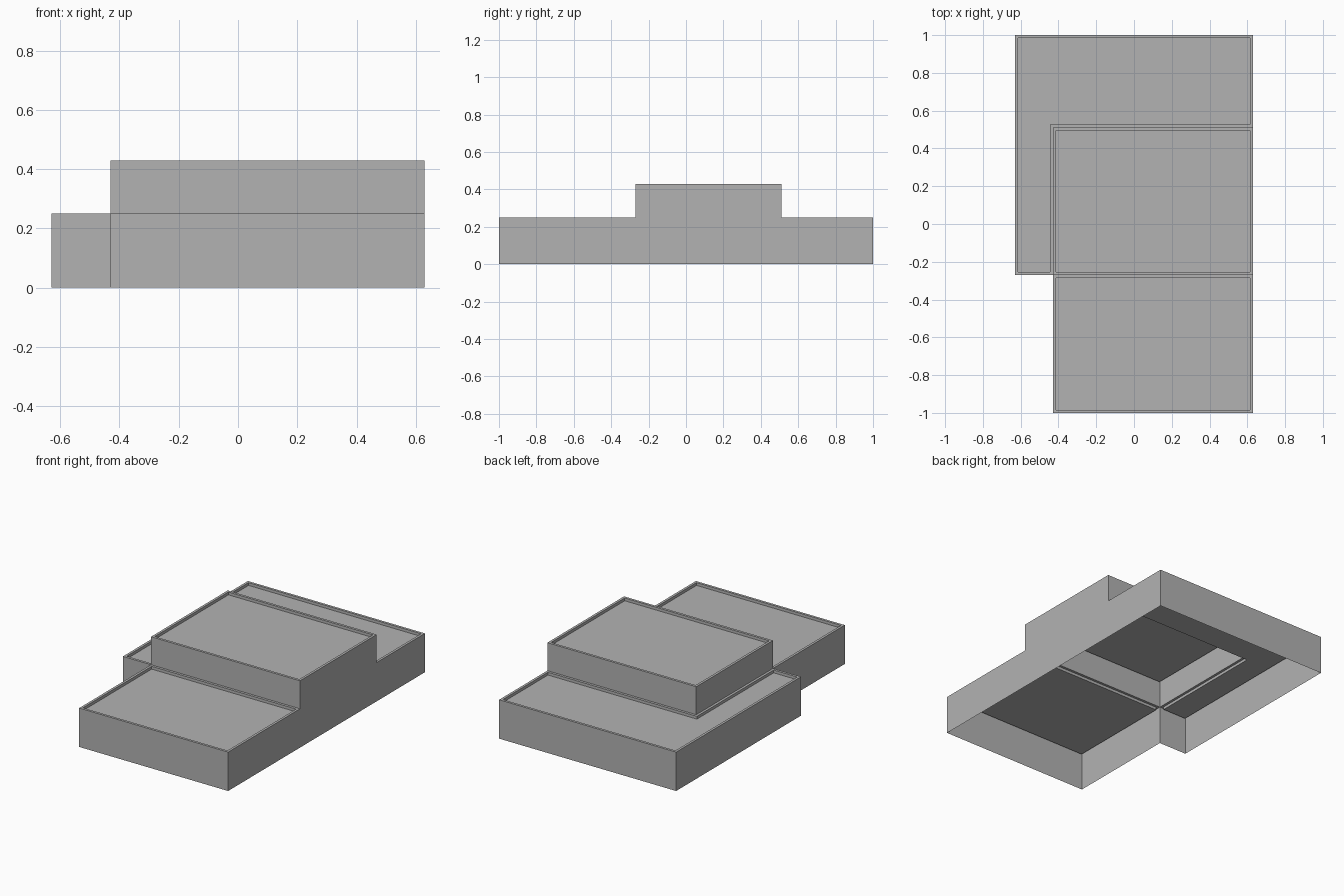
import bpy
import bmesh
from mathutils import Vector

cube = bpy.data.objects.get("Cube")
if cube:
    bpy.data.objects.remove(cube, do_unlink=True)

RIM, DROP = 0.016, 0.018       # parapet width and roof recess
LOW, HIGH = 0.25, 0.43         # parapet heights
L, M, R = -0.63, -0.43, 0.63   # plan lines across
F, S, T, B = -1.0, -0.27, 0.51, 1.0   # plan lines front to back

grey = bpy.data.materials.new("concrete_grey")
grey.use_nodes = True
colour = (0.45, 0.45, 0.45, 1)
grey.diffuse_color = colour
grey.node_tree.nodes["Principled BSDF"].inputs["Base Color"].default_value = colour


def make_object(name, bm):
    bmesh.ops.remove_doubles(bm, verts=bm.verts, dist=0.0001)
    mesh = bpy.data.meshes.new(name)
    bm.to_mesh(mesh)
    bm.free()
    mesh.materials.append(grey)
    obj = bpy.data.objects.new(name, mesh)
    bpy.context.collection.objects.link(obj)


def inset(outline, width):
    """Move each axis-aligned edge of a counter-clockwise outline inward."""
    points = []
    for i, p in enumerate(outline):
        a = (Vector(p) - Vector(outline[i - 1])).normalized()
        b = (Vector(outline[(i + 1) % len(outline)]) - Vector(p)).normalized()
        shift = Vector((-a.y - b.y, a.x + b.x)) * width
        points.append(Vector(p) + shift)
    return points


def roof(name, outline, top):
    """Flat roof sunk behind a narrow parapet."""
    bm = bmesh.new()
    inner = inset(outline, RIM)
    rings = [[bm.verts.new((p[0], p[1], z)) for p in ring]
             for ring, z in ((outline, top), (inner, top), (inner, top - DROP))]
    n = len(outline)
    for low, up in zip(rings, rings[1:]):
        for i in range(n):
            j = (i + 1) % n
            bm.faces.new((low[i], low[j], up[j], up[i]))
    bm.faces.new(rings[-1])
    make_object(name, bm)


def walls(name, path, bottom, top):
    """Single-skin walls along an open path, outside on the right."""
    bm = bmesh.new()
    for p, q in zip(path, path[1:]):
        bm.faces.new([bm.verts.new(c) for c in
                      ((*p, bottom), (*q, bottom), (*q, top), (*p, top))])
    make_object(name, bm)


# Roofs of the three volumes
roof("front_roof", [(M, F), (R, F), (R, S), (M, S)], LOW)
roof("upper_roof", [(M, S), (R, S), (R, T), (M, T)], HIGH)
roof("rear_roof", [(L, S), (M, S), (M, T), (R, T), (R, B), (L, B)], LOW)

# Ground floor walls, open underneath, and the raised storey above
walls("ground_walls", [(M, S), (M, F), (R, F), (R, B), (L, B), (L, S), (M, S)], 0, LOW)
walls("upper_walls", [(M, S), (R, S), (R, T), (M, T), (M, S)], LOW, HIGH)
